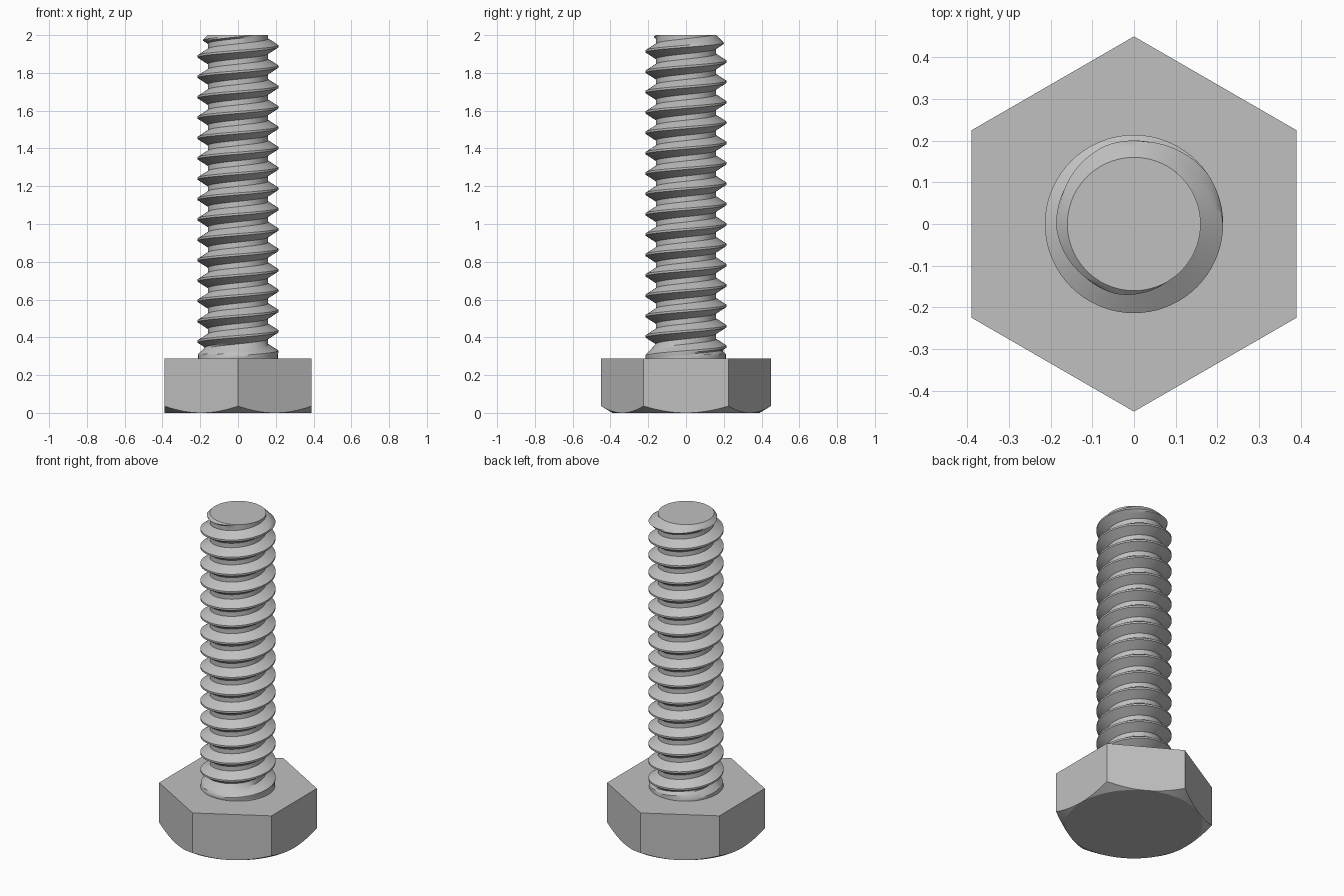
import bpy, bmesh, math

if "Cube" in bpy.data.objects:
    bpy.data.objects.remove(bpy.data.objects["Cube"], do_unlink=True)

SEGMENTS = 72
FLAT = 0.39                         # centre to hexagon side
HEAD_TOP, TOP = 0.287, 2.0
CREST, ROOT, PITCH = 0.214, 0.16, 0.1078
CREST_Z = 0.378 - PITCH / 2         # a crest height on the +x side

steel = bpy.data.materials.new("light_grey_steel")
steel.use_nodes = True
grey = (0.53, 0.53, 0.53, 1)
steel.diffuse_color = grey
steel.node_tree.nodes["Principled BSDF"].inputs["Base Color"].default_value = grey


def ring_surface(name, rows, point, angle):
    """Join rows of points around the z axis into a capped solid.
    point(row, turn) gives radius and height, turn runs from 0 to 1.
    Each row may end one pitch higher than it starts, so it is kept open."""
    bm = bmesh.new()
    grid = []
    for row in rows:
        ring = []
        for i in range(SEGMENTS + 1):
            turn = i / SEGMENTS
            r, z = point(row, turn)
            a = math.tau * turn
            ring.append(bm.verts.new((r * math.cos(a), r * math.sin(a), z)))
        grid.append(ring)
    for low, high in zip(grid, grid[1:]):
        for i in range(SEGMENTS):
            bm.faces.new((low[i], low[i + 1], high[i + 1], high[i]))
    bm.faces.new(grid[-1][:-1])
    bm.faces.new(grid[0][-2::-1])
    bmesh.ops.remove_doubles(bm, verts=bm.verts, dist=0.0002)
    bmesh.ops.dissolve_degenerate(bm, edges=bm.edges, dist=0.0002)
    bmesh.ops.recalc_face_normals(bm, faces=bm.faces)
    mesh = bpy.data.meshes.new(name)
    bm.to_mesh(mesh)
    bm.free()
    mesh.materials.append(steel)
    obj = bpy.data.objects.new(name, mesh)
    bpy.context.collection.objects.link(obj)
    bpy.ops.object.select_all(action="DESELECT")
    obj.select_set(True)
    bpy.context.view_layer.objects.active = obj
    bpy.ops.object.shade_smooth_by_angle(angle=math.radians(angle))
    return obj


# Hexagon head, its lower corners cut by a shallow cone
def head_point(row, turn):
    side = math.tau / 6
    off = (math.tau * turn + side / 2) % side - side / 2
    hexagon = FLAT / math.cos(off)
    if row == "underside":
        return FLAT, 0
    if row == "cone_edge":
        return hexagon, (hexagon - FLAT) * 0.6
    return hexagon, HEAD_TOP


ring_surface("hex_head", ["underside", "cone_edge", "top"], head_point, 25)


# Threaded shank: a right-hand helix with flat crests and roots
def thread_radius(turn, z):
    phase = (z - CREST_Z) / PITCH - turn
    away = abs(phase - round(phase))            # 0 at crest, 0.5 at root
    slope = min(max((away - 0.05) / 0.32, 0), 1)
    r = CREST + (ROOT - CREST) * slope
    runout = min(CREST - 0.003, CREST - 0.003 - (z - 0.312))
    chamfer = ROOT + (TOP - z)
    return min(max(r, runout), chamfer)


def shank_point(row, turn):
    z = CREST_Z + PITCH * (row + turn)
    z = min(max(z, HEAD_TOP - 0.01), TOP)
    return thread_radius(turn, z), z


steps = (-0.37, -0.29, -0.21, -0.13, -0.05, 0.05, 0.13, 0.21, 0.29, 0.37)
rows = [n + s for n in range(-2, 18) for s in steps]
ring_surface("threaded_shank", rows, shank_point, 28)
